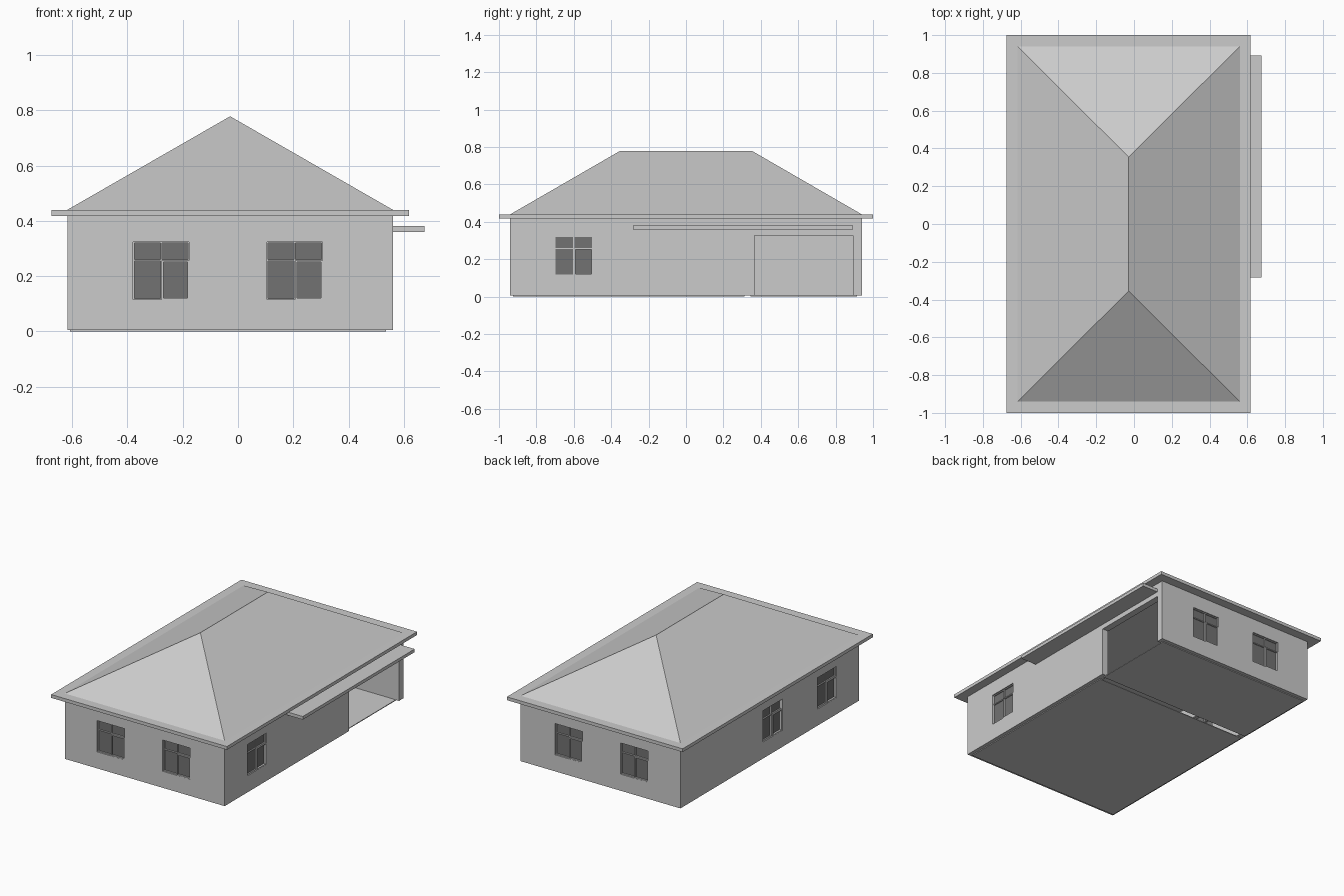
import bpy, bmesh, math
from mathutils import Matrix, Vector

cube = bpy.data.objects.get("Cube")
if cube:
    bpy.data.objects.remove(cube, do_unlink=True)


def material(name, value):
    mat = bpy.data.materials.new(name)
    mat.use_nodes = True
    colour = (value, value, value, 1.0)
    mat.diffuse_color = colour
    mat.node_tree.nodes["Principled BSDF"].inputs["Base Color"].default_value = colour
    return mat


PLASTER = material("pale_grey", 0.6)
GLASS = material("smoky_glass", 0.17)


def add_box(bm, x, y, z, slot=0):
    """Add an axis-aligned box given its (low, high) ranges."""
    size = Vector((x[1] - x[0], y[1] - y[0], z[1] - z[0]))
    centre = Vector((sum(x), sum(y), sum(z))) / 2
    matrix = Matrix.Translation(centre) @ Matrix.Diagonal(size).to_4x4()
    made = bmesh.ops.create_cube(bm, size=1, matrix=matrix)
    for face in {f for v in made["verts"] for f in v.link_faces}:
        face.material_index = slot


def finish(bm, name, matrix=None):
    if matrix:
        bm.transform(matrix)
    mesh = bpy.data.meshes.new(name)
    bm.to_mesh(mesh)
    bm.free()
    mesh.materials.append(PLASTER)
    mesh.materials.append(GLASS)
    obj = bpy.data.objects.new(name, mesh)
    bpy.context.collection.objects.link(obj)
    return obj


def box(name, x, y, z):
    bm = bmesh.new()
    add_box(bm, x, y, z)
    return finish(bm, name)


# Main dimensions
LEFT, RIGHT, DEPTH = -0.617, 0.56, 0.94
BASE, EAVE, THICK = 0.005, 0.418, 0.045
MID = (LEFT + RIGHT) / 2
SILL, HEAD, HALF = 0.115, 0.323, 0.101

# Window places: position on the wall's outer face and turn about z
windows = []
for u in (-0.278, 0.205):
    windows.append(("front", (u, -DEPTH, 0), 0))
    windows.append(("back", (u, DEPTH, 0), math.pi))
windows.append(("left", (RIGHT, -0.6, 0), math.pi / 2))
for v in (-0.6, -0.03):
    windows.append(("right", (LEFT, v, 0), -math.pi / 2))

# Walls: a solid block with the interior and openings cut out
walls = box("walls", (LEFT, RIGHT), (-DEPTH, DEPTH), (BASE, EAVE))
interior = box("interior_cutter", (LEFT + THICK, RIGHT - THICK),
               (-DEPTH + THICK, DEPTH - THICK), (-0.1, 0.6))
openings = bmesh.new()
add_box(openings, (RIGHT - 0.07, RIGHT + 0.05), (0.365, 0.893), (-0.1, 0.328))
for side, place, turn in windows:
    part = bmesh.new()
    add_box(part, (-HALF, HALF), (-0.03, THICK + 0.03), (SILL, HEAD))
    part.transform(Matrix.Translation(place) @ Matrix.Rotation(turn, 4, "Z"))
    temp = bpy.data.meshes.new("temp")
    part.to_mesh(temp)
    part.free()
    openings.from_mesh(temp)
    bpy.data.meshes.remove(temp)
openings = finish(openings, "opening_cutter")

for cutter in (interior, openings):
    cutter.hide_render = True
    mod = walls.modifiers.new("cut", "BOOLEAN")
    mod.operation = "DIFFERENCE"
    mod.solver = "EXACT"
    mod.object = cutter
bpy.context.view_layer.objects.active = walls
for mod in list(walls.modifiers):
    bpy.ops.object.modifier_apply(modifier=mod.name)
for cutter in (interior, openings):
    bpy.data.objects.remove(cutter, do_unlink=True)


def ring(bm, u, y, z, w):
    """Rectangular frame made of two stiles and two rails."""
    for a in (u[0], u[1] - w):
        add_box(bm, (a, a + w), y, z)
    for a in (z[0], z[1] - w):
        add_box(bm, (u[0] + w, u[1] - w), y, (a, a + w))


# Windows: frame, mullion, transom, one casement and four panes
for side, place, turn in windows:
    bm = bmesh.new()
    ring(bm, (-HALF, HALF), (0.008, 0.03), (SILL, HEAD), 0.004)
    add_box(bm, (-0.003, 0.003), (0.008, 0.03), (SILL, HEAD))
    add_box(bm, (-HALF, HALF), (0.008, 0.03), (0.255, 0.261))
    ring(bm, (0.002, HALF), (0.001, 0.008), (SILL, 0.257), 0.006)
    for u in ((-0.097, -0.003), (0.003, 0.097)):
        for z in ((0.119, 0.255), (0.261, 0.319)):
            add_box(bm, u, (0.016, 0.02), z, 1)
    finish(bm, side + "_window",
           Matrix.Translation(place) @ Matrix.Rotation(turn, 4, "Z"))

# Floors, with a narrow gap between house and garage
box("main_floor", (-0.607, 0.535), (-0.925, 0.312), (0, BASE))
box("garage_floor", (-0.607, 0.535), (0.345, 0.915), (0, BASE))

# Eaves slab and garage canopy
box("eaves_slab", (-0.675, 0.618), (-1, 1), (EAVE, 0.44))
box("garage_canopy", (RIGHT, 0.675), (-0.283, 0.893), (0.36, 0.381))

# Hipped roof: a block whose top is drawn in to the ridge
bm = bmesh.new()
add_box(bm, (LEFT, RIGHT), (-DEPTH, DEPTH), (0.44, 0.778))
for vert in bm.verts:
    if vert.co.z > 0.6:
        vert.co.x = MID
        vert.co.y = math.copysign(0.355, vert.co.y)
bmesh.ops.remove_doubles(bm, verts=bm.verts, dist=0.0001)
finish(bm, "hipped_roof")
